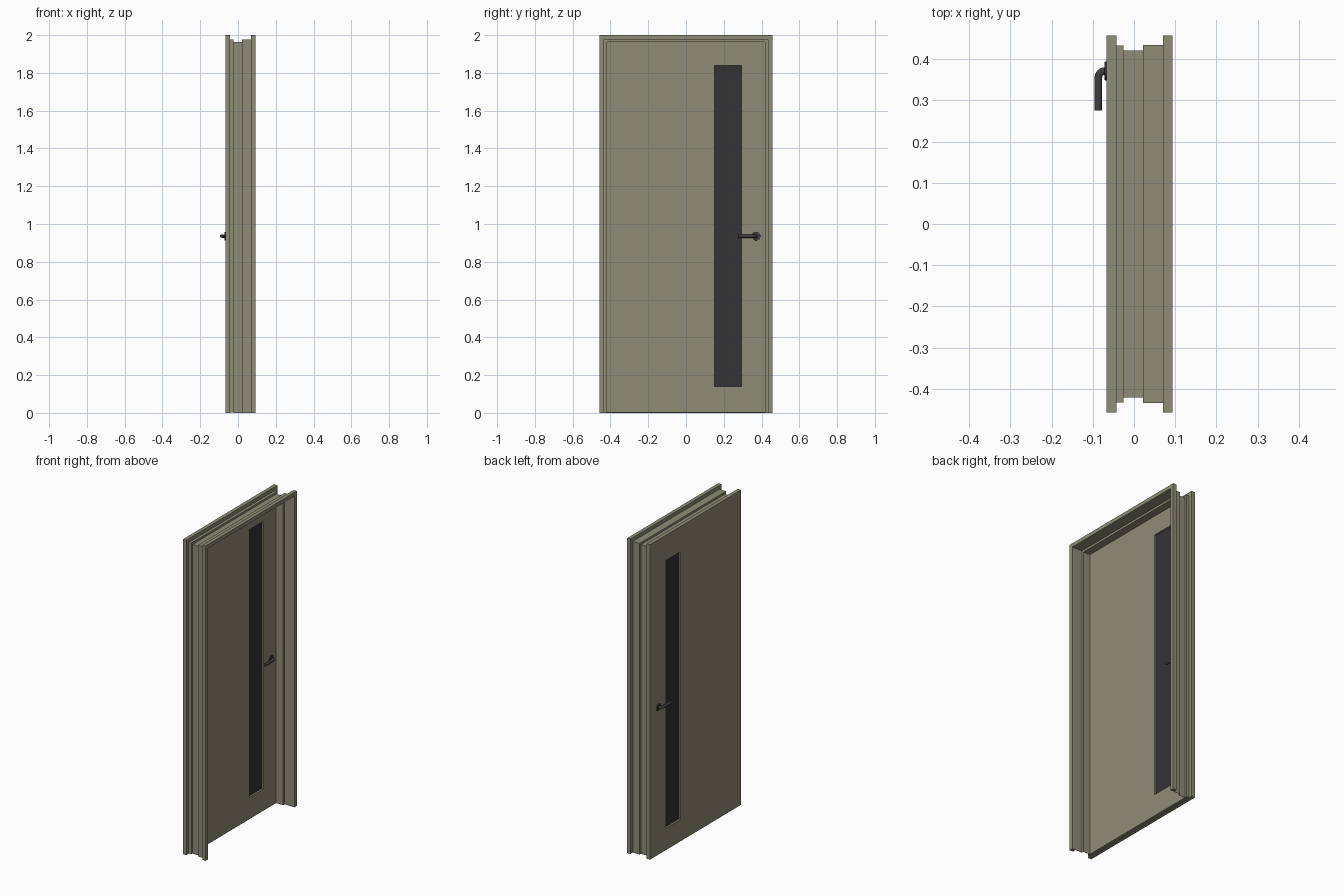
import bpy, bmesh, math
from mathutils import Vector

if "Cube" in bpy.data.objects:
    bpy.data.objects.remove(bpy.data.objects["Cube"])

def material(name, rgb):
    m = bpy.data.materials.new(name)
    m.diffuse_color = (*rgb, 1)
    m.use_nodes = True
    m.node_tree.nodes["Principled BSDF"].inputs["Base Color"].default_value = m.diffuse_color
    return m

paint = material("door_paint", (0.275, 0.262, 0.184))
dark_glass = material("dark_glass", (0.033, 0.033, 0.034))
dark_metal = material("dark_metal", (0.05, 0.05, 0.052))

def bridged(name, loops, mat, close_ring, cap_ends):
    """Join successive equal-length point loops with quads."""
    bm = bmesh.new()
    rows = [[bm.verts.new(p) for p in loop] for loop in loops]
    pairs = list(zip(rows, rows[1:]))
    if close_ring:
        pairs.append((rows[-1], rows[0]))
    n = len(rows[0])
    for a, b in pairs:
        for i in range(n):
            j = (i + 1) % n
            bm.faces.new((a[i], a[j], b[j], b[i]))
    if cap_ends:
        bm.faces.new(rows[0])
        bm.faces.new(rows[-1])
    bmesh.ops.recalc_face_normals(bm, faces=bm.faces)
    me = bpy.data.meshes.new(name)
    bm.to_mesh(me)
    bm.free()
    ob = bpy.data.objects.new(name, me)
    bpy.context.collection.objects.link(ob)
    me.materials.append(mat)
    return ob

def rect(x, y0, y1, z0, z1):
    return [(x, y0, z0), (x, y1, z0), (x, y1, z1), (x, y0, z1)]

# Rebated door leaf with a tall window opening
W, D = 0.457, 0.433
BACK, STEP, FACE = -0.067, -0.043, -0.025
win = (0.151, 0.294, 0.139, 1.84)
leaf = [rect(BACK, *win), rect(BACK, -W, W, 0, 2), rect(STEP, -W, W, 0, 2),
        rect(STEP, -D, D, 0.001, 1.977), rect(FACE, -D, D, 0.001, 1.977),
        rect(FACE, *win)]
bridged("door_leaf", leaf, paint, True, False)

# Glass pane, recessed from both faces
bridged("window_glass", [rect(-0.055, *win), rect(-0.037, *win)],
        dark_glass, False, True)

# Folded sheet frame: profile (x, half width) swept up, across and down
profile = [(-0.025, 0.421), (0.022, 0.421), (0.022, 0.434), (0.07, 0.434),
           (0.07, W), (0.093, W), (0.093, 0.433), (0.0235, 0.433),
           (0.0235, 0.4195), (-0.025, 0.4195)]
rise = 2 - W
frame = [[(x, -o, 0) for x, o in profile],
         [(x, -o, o + rise) for x, o in profile],
         [(x, o, o + rise) for x, o in profile],
         [(x, o, 0) for x, o in profile]]
bridged("door_frame", frame, paint, False, True)

def smooth(ob):
    bpy.ops.object.select_all(action='DESELECT')
    ob.select_set(True)
    bpy.context.view_layer.objects.active = ob
    bpy.ops.object.shade_smooth_by_angle(angle=math.radians(35))

# Round tube section placed at a point, facing along a direction
def circle(centre, direction, radius, n=24):
    u = Vector((0, 0, 1))
    v = Vector(direction).cross(u)
    return [Vector(centre) + radius * (math.cos(t) * u + math.sin(t) * v)
            for t in (2 * math.pi * i / n for i in range(n))]

# Lever handle and round rose on each face of the leaf
HY, HZ, R, BEND = 0.371, 0.936, 0.009, 0.016
for side, face, s in (("outer", BACK, -1), ("inner", FACE, 1)):
    rose = [circle((face + s * d, HY, HZ), (s, 0, 0), r, 32)
            for d, r in ((-0.001, 0.0225), (0.003, 0.0225), (0.004, 0.0215))]
    smooth(bridged(side + "_handle_rose", rose, dark_metal, False, True))
    start = face + s * 0.0035
    lever = [circle((face, HY, HZ), (s, 0, 0), R)]
    for k in range(9):
        a = math.pi / 2 * k / 8
        lever.append(circle((start + s * BEND * math.sin(a),
                             HY - BEND + BEND * math.cos(a), HZ),
                            (s * math.cos(a), -math.sin(a), 0), R))
    lever.append(circle((start + s * BEND, 0.275, HZ), (0, -1, 0), R))
    smooth(bridged(side + "_handle_lever", lever, dark_metal, False, True))
